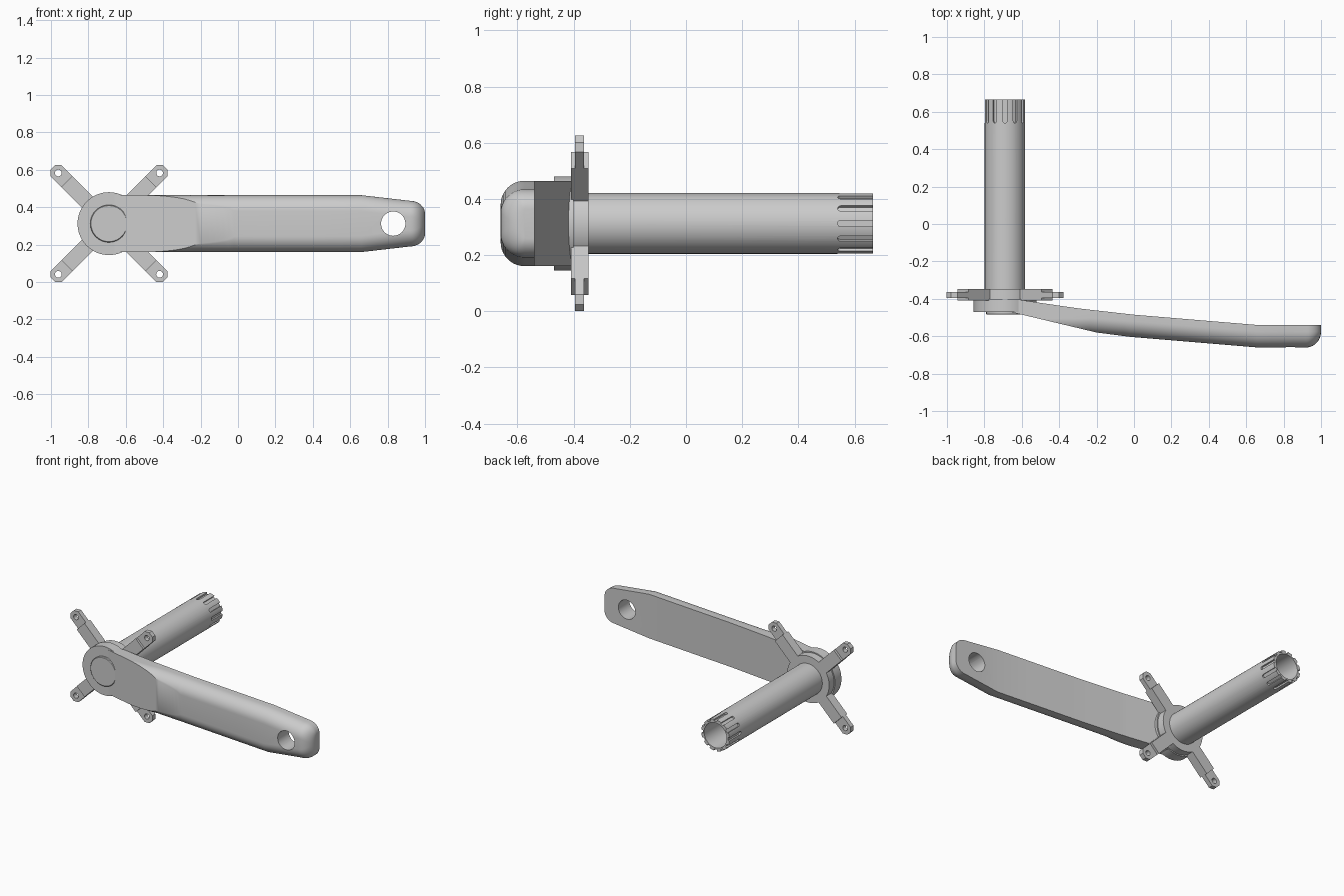
import bpy, bmesh
from math import sin, cos, asin, sqrt, pi, radians
from mathutils import Matrix, Vector

if "Cube" in bpy.data.objects:
    bpy.data.objects.remove(bpy.data.objects["Cube"])

CX, CZ = -0.69, 0.3125      # spindle axis (runs along y)


def finish(bm, name, smooth=True):
    bmesh.ops.recalc_face_normals(bm, faces=bm.faces)
    me = bpy.data.meshes.new(name)
    bm.to_mesh(me)
    bm.free()
    ob = bpy.data.objects.new(name, me)
    bpy.context.collection.objects.link(ob)
    if smooth:
        shade(ob)
    return ob


def shade(ob):
    bpy.ops.object.select_all(action='DESELECT')
    bpy.context.view_layer.objects.active = ob
    ob.select_set(True)
    bpy.ops.object.shade_smooth_by_angle(angle=radians(30))


def lathe(name, profile, closed=False, n=72, x=CX, z=CZ):
    """Spin (radius, y) points round the y axis; r = 0 ends close it."""
    bm = bmesh.new()
    vs = [bm.verts.new((r, y, 0)) for r, y in profile]
    es = [bm.edges.new(p) for p in zip(vs, vs[1:] + vs[:1])][:None if closed else -1]
    bmesh.ops.spin(bm, geom=vs + es, cent=(0, 0, 0), axis=(0, 1, 0), angle=2 * pi, steps=n)
    bmesh.ops.remove_doubles(bm, verts=bm.verts, dist=1e-5)
    bmesh.ops.translate(bm, verts=bm.verts, vec=(x, 0, z))
    return finish(bm, name)


def prism(bm, outline, lo, hi, mat):
    """Extrude a 2D outline (u, v) from w = lo to hi, placed by mat."""
    a = [bm.verts.new(mat @ Vector((u, v, lo))) for u, v in outline]
    b = [bm.verts.new(mat @ Vector((u, v, hi))) for u, v in outline]
    bm.faces.new(a)
    bm.faces.new(b[::-1])
    for i in range(len(a)):
        j = (i + 1) % len(a)
        bm.faces.new((a[i], b[i], b[j], a[j]))


def cut(ob, cutter):
    m = ob.modifiers.new("cut", 'BOOLEAN')
    m.operation, m.solver, m.object = 'DIFFERENCE', 'EXACT', cutter
    bpy.context.view_layer.objects.active = ob
    bpy.ops.object.modifier_apply(modifier=m.name)
    bpy.data.objects.remove(cutter)
    shade(ob)


def interp(pts, x):
    for (x0, y0), (x1, y1) in zip(pts, pts[1:]):
        if x <= x1:
            return y0 + (y1 - y0) * (x - x0) / (x1 - x0)
    return pts[-1][1]


# Hub disc with raised cap
lathe("hub_disc", [(0, -0.40), (0.168, -0.40), (0.168, -0.47), (0.1, -0.47),
                   (0.1, -0.481), (0.096, -0.485), (0, -0.485)])

# Hollow spindle
spindle = lathe("spindle", [(0.108, -0.405), (0.108, 0.665), (0.086, 0.665), (0.086, -0.405)], True)

# Spline grooves, open at the spindle end and rounded inside
w = 0.011
slot = [(w, 0.70)] + [(w * cos(a), 0.551 - w * sin(a)) for a in [i * pi / 8 for i in range(9)]] + [(-w, 0.70)]
bm = bmesh.new()
for i in range(12):
    mat = Matrix.Translation((CX, 0, CZ)) @ Matrix.Rotation(i * pi / 6, 4, 'Y')
    prism(bm, slot, 0.096, 0.13, mat)
cut(spindle, finish(bm, "groove_cutter", False))

# Spider ring and its four arms with drilled octagonal tabs
lathe("spider_ring", [(0.1, -0.41), (0.16, -0.41), (0.16, -0.347), (0.1, -0.347)], True)
h, D = 0.0415, 0.383
k = h * 0.414
tab = [(0.30, -h), (D + k, -h), (D + h, -k), (D + h, k), (D + k, h), (0.30, h)]
bar = [(0.11, -h), (0.318, -h), (0.318, h), (0.11, h)]
for i in range(4):
    ang = pi / 4 + i * pi / 2
    # u = radial, v = sideways, w = y
    u, v = Vector((cos(ang), 0, sin(ang))), Vector((-sin(ang), 0, cos(ang)))
    mat = Matrix((u, v, (0, 1, 0))).transposed().to_4x4()
    mat = Matrix.Translation((CX, 0, CZ)) @ mat
    bm = bmesh.new()
    prism(bm, bar, -0.41, -0.347, mat)
    finish(bm, f"spider_arm_{i + 1}", False)
    bm = bmesh.new()
    prism(bm, tab, -0.395, -0.363, mat)
    t = finish(bm, f"spider_tab_{i + 1}", False)
    p = mat @ Vector((D, 0, 0))
    cut(t, lathe("tab_cutter", [(0, -0.5), (0.018, -0.5), (0.018, -0.3), (0, -0.3)], n=24, x=p.x, z=p.z))

# Crank arm: flat inner face, filleted outer face that is planed off near the hub
INNER = [(-0.69, -0.40), (-0.58, -0.41), (-0.3, -0.451), (0, -0.485), (0.66, -0.54), (1, -0.54)]
OUTER = [(-0.69, -0.463), (-0.2, -0.58), (0, -0.606), (0.66, -0.66), (1, -0.66)]
DEPTH = [(-0.69, 0.17), (-0.5, 0.17), (-0.23, 0.128), (0, 0.12), (1, 0.12)]
HALF = [(-0.69, 0.152), (0.66, 0.152), (0.92, 0.122), (1, 0.122)]
R, N = 0.085, 10
xs = [-0.69, -0.63, -0.58, -0.54, -0.5] + [-0.5 + 0.03 * i for i in range(1, 17)]
xs += [0, 0.22, 0.44, 0.66, 0.79, 0.92] + [0.92 + 0.08 * sin(i * pi / 20) for i in range(1, 11)]
bm = bmesh.new()
rings = []
for x in sorted(xs):
    t = max(0.0, min(1.0, (x - 0.92) / 0.08))
    round_end = sqrt(max(0.0, 1 - t * t))
    y0 = interp(INNER, x)
    thick = y0 - interp(OUTER, x)
    c = min(interp(DEPTH, x) - R, thick - 0.001)
    ry = R * max(round_end, 0.02)
    half = interp(HALF, x) - 0.07 * (1 - round_end)
    rz = min(R, half - 0.004)
    tmax = asin(min(1.0, (thick - c) / R))
    top = [(y0, half)]
    for i in range(N + 1):
        a = tmax * i / N
        top.append((y0 - c - ry * sin(a), half - rz * (1 - cos(a))))
    sec = top + [(y, -z) for y, z in reversed(top)]
    rings.append([bm.verts.new((x, y, CZ + z)) for y, z in sec])
for a, b in zip(rings, rings[1:]):
    for i in range(len(a)):
        j = (i + 1) % len(a)
        bm.faces.new((a[i], a[j], b[j], b[i]))
bm.faces.new(rings[0])
bm.faces.new(rings[-1])
arm = finish(bm, "crank_arm")

# Pedal hole
cut(arm, lathe("pedal_cutter", [(0, -0.8), (0.065, -0.8), (0.065, -0.4), (0, -0.4)], n=48, x=0.83))
